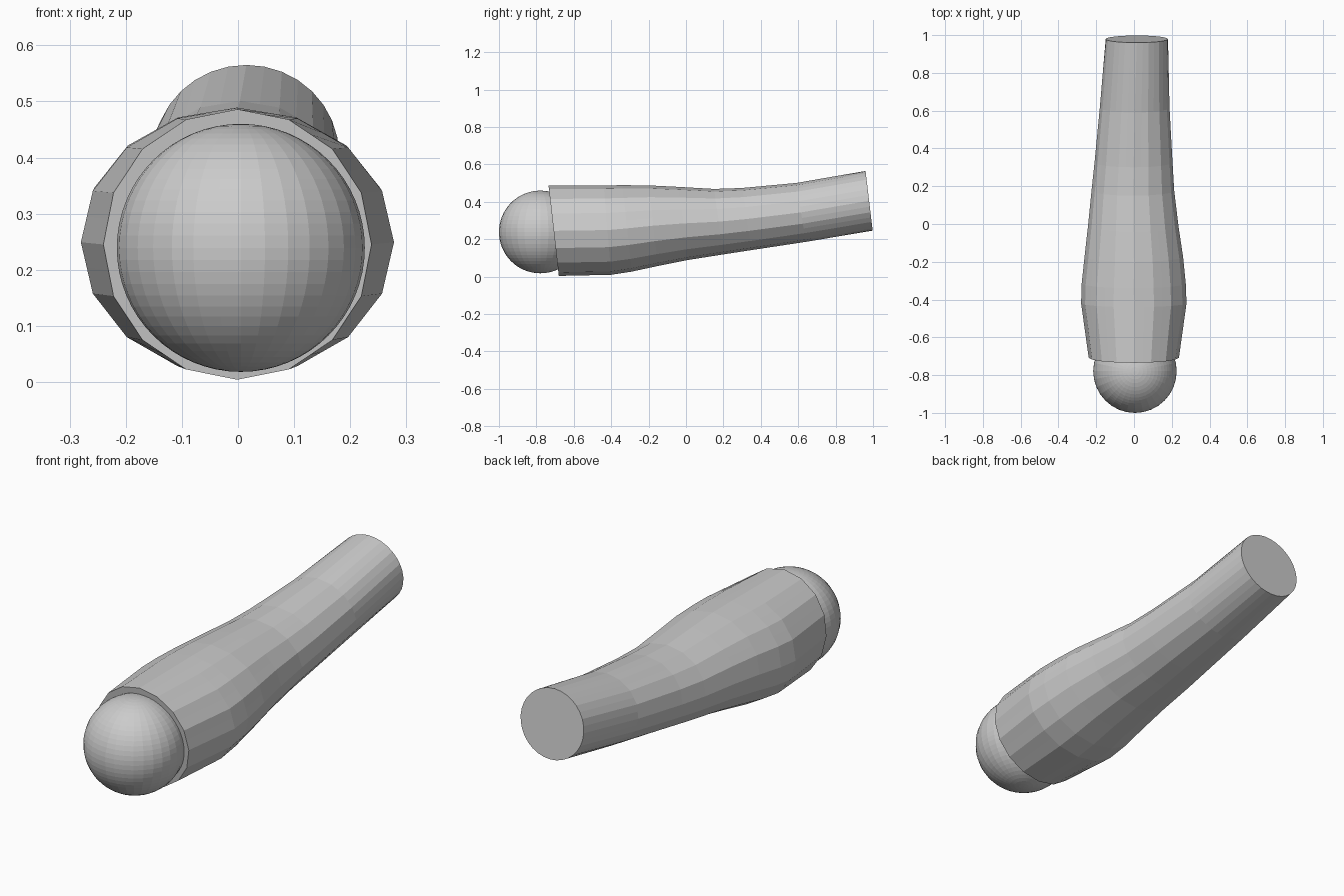
import bpy, bmesh
from math import cos, sin, pi
from mathutils import Vector

if "Cube" in bpy.data.objects:
    bpy.data.objects.remove(bpy.data.objects["Cube"])

SIDES = 32

# Tilted sections: top (y, z), bottom (y, z), left x, right x
SECTIONS = [
    (-0.735, 0.486, -0.68, 0.004, -0.240, 0.238),
    (-0.44, 0.488, -0.40, 0.010, -0.280, 0.278),
    (-0.34, 0.489, -0.29, 0.027, -0.277, 0.274),
    (-0.20, 0.488, -0.15, 0.057, -0.262, 0.260),
    (-0.04, 0.480, 0.01, 0.089, -0.244, 0.236),
    (0.15, 0.469, 0.20, 0.119, -0.225, 0.213),
    (0.30, 0.474, 0.35, 0.142, -0.209, 0.204),
    (0.59, 0.501, 0.64, 0.186, -0.181, 0.188),
    (0.96, 0.565, 0.998, 0.246, -0.150, 0.180),
]


def ring(section, facet):
    """Elliptical ring; when faceted, odd points sit on the 16-gon's edges."""
    yt, zt, yb, zb, xl, xr = section
    centre = Vector(((xl + xr) / 2, (yt + yb) / 2, (zt + zb) / 2))
    up = Vector((0, (yt - yb) / 2, (zt - zb) / 2))
    side = Vector(((xr - xl) / 2, 0, 0))
    pts = []
    for i in range(SIDES):
        a = 2 * pi * i / SIDES
        k = cos(2 * pi / SIDES) if facet and i % 2 else 1
        pts.append(centre + (up * cos(a) + side * sin(a)) * k)
    return pts


# Tapered bent sleeve, 16-sided in front and round at the back
bm = bmesh.new()
rings = [[bm.verts.new(p) for p in ring(s, n < len(SECTIONS) - 1)]
         for n, s in enumerate(SECTIONS)]
for a, b in zip(rings, rings[1:]):
    for i in range(SIDES):
        j = (i + 1) % SIDES
        bm.faces.new((a[i], a[j], b[j], b[i]))
bm.faces.new(rings[0])
bm.faces.new(rings[-1])
bmesh.ops.recalc_face_normals(bm, faces=bm.faces)
mesh = bpy.data.meshes.new("sleeve")
bm.to_mesh(mesh)
bm.free()
bpy.context.collection.objects.link(bpy.data.objects.new("sleeve", mesh))

# Ball seated in the front end
bpy.ops.mesh.primitive_uv_sphere_add(segments=32, ring_count=32, radius=0.221,
                                     location=(0.005, -0.779, 0.239))
bpy.context.object.name = "ball_end"
